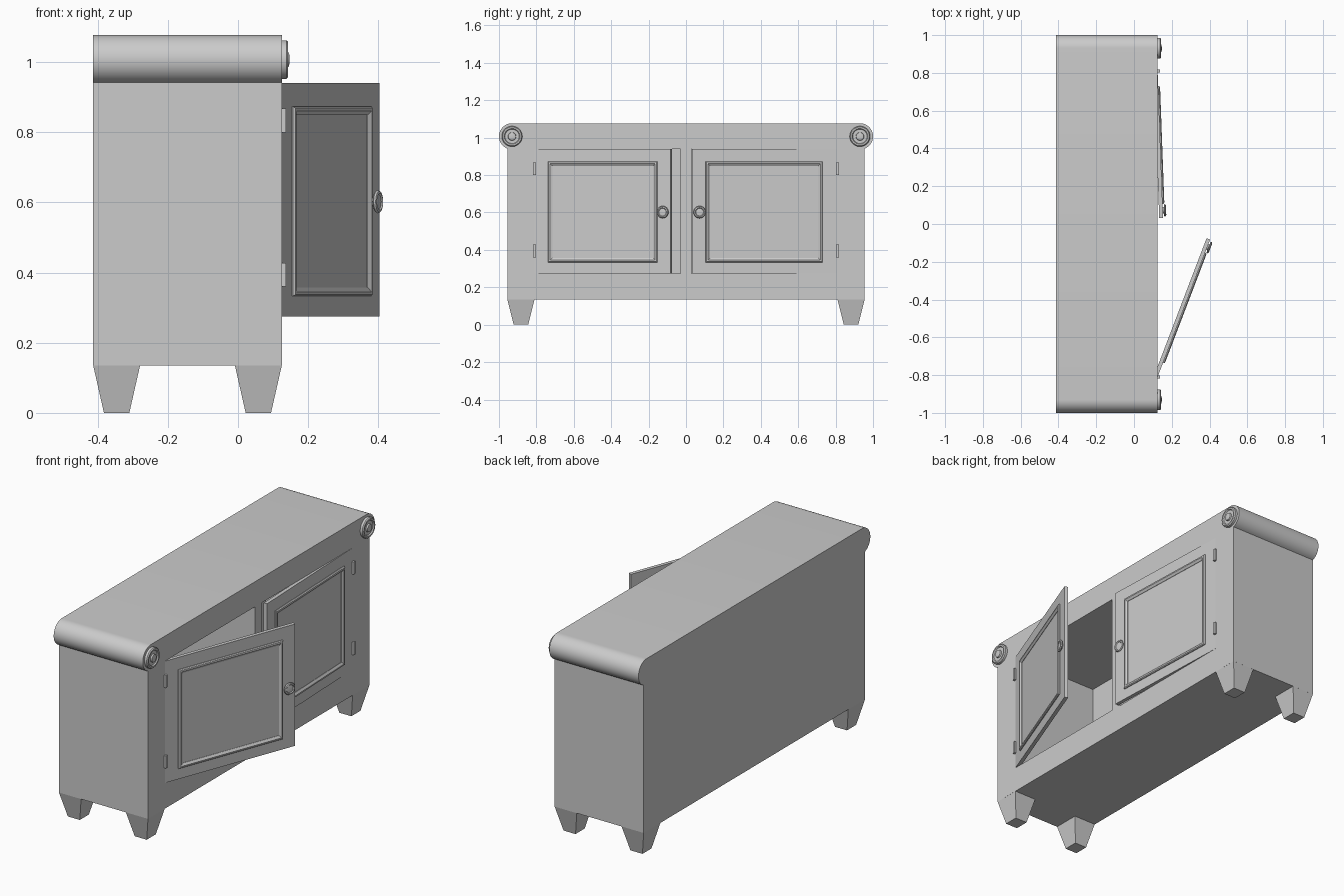
import bpy, bmesh
from math import sin, cos, pi, radians
from mathutils import Matrix, Vector

if "Cube" in bpy.data.objects:
    bpy.data.objects.remove(bpy.data.objects["Cube"])

FRONT, BACK = 0.125, -0.413
Z0, Z1 = 0.275, 0.94          # door opening heights
HINGE, POST = 0.81, 0.03      # door opening edges in y


def finish(name, bm, mat=Matrix(), smooth=False):
    bm.transform(mat)
    bmesh.ops.recalc_face_normals(bm, faces=bm.faces)
    me = bpy.data.meshes.new(name)
    bm.to_mesh(me)
    bm.free()
    ob = bpy.data.objects.new(name, me)
    bpy.context.collection.objects.link(ob)
    bpy.ops.object.select_all(action='DESELECT')
    bpy.context.view_layer.objects.active = ob
    ob.select_set(True)
    if smooth:
        bpy.ops.object.shade_smooth_by_angle(angle=radians(30))
    return ob


def box(name, lo, hi, mat=Matrix(), foot=1.0):
    # foot < 1 tapers the bottom
    bm = bmesh.new()
    bmesh.ops.create_cube(bm, size=1)
    c, s = (Vector(lo) + Vector(hi)) / 2, Vector(hi) - Vector(lo)
    for v in bm.verts:
        k = foot if v.co.z < 0 else 1
        v.co = c + Vector((v.co.x * s.x * k, v.co.y * s.y * k, v.co.z * s.z))
    return finish(name, bm, mat)


def lathe(name, profile, mat, n=32):
    # (radius, height) profile turned around the x axis
    bm = bmesh.new()
    rings = [[bm.verts.new((h, r * cos(2 * pi * i / n), r * sin(2 * pi * i / n)))
              for i in range(n)] for r, h in profile]
    for a, b in zip(rings, rings[1:]):
        for i in range(n):
            j = (i + 1) % n
            bm.faces.new((a[i], a[j], b[j], b[i]))
    bm.faces.new(rings[0])
    bm.faces.new(rings[-1])
    return finish(name, bm, mat, True)


def moulding(name, y0, y1, z0, z1, profile, mat):
    # (inset, height) profile swept around a rectangle
    bm = bmesh.new()
    rings = [[bm.verts.new((h, y, z)) for y, z in
              ((y0 + d, z0 + d), (y1 - d, z0 + d), (y1 - d, z1 - d), (y0 + d, z1 - d))]
             for d, h in profile]
    for a, b in zip(rings, rings[1:] + rings[:1]):
        for i in range(4):
            j = (i + 1) % 4
            bm.faces.new((a[i], a[j], b[j], b[i]))
    return finish(name, bm, mat)


# cabinet body: outline with rolled upper ends, extruded front to back
half = [(0.955, 0.135)] + [(0.93 + 0.07 * cos(radians(a)), 1.007 + 0.07 * sin(radians(a)))
                           for a in [-69 + 159 * i / 20 for i in range(21)]]
outline = half + [(-y, z) for y, z in reversed(half)]
bm = bmesh.new()
face = bm.faces.new([bm.verts.new((BACK, y, z)) for y, z in outline])
ext = bmesh.ops.extrude_face_region(bm, geom=[face])
bmesh.ops.translate(bm, vec=(FRONT - BACK, 0, 0),
                    verts=[g for g in ext['geom'] if isinstance(g, bmesh.types.BMVert)])
body = finish("cabinet_body", bm)

# hollow compartments behind the doors
for s in (-1, 1):
    ys = sorted((s * POST, s * HINGE))
    cutter = box("compartment_cutter", (BACK + 0.012, ys[0], Z0), (FRONT + 0.1, ys[1], Z1))
    cutter.hide_render = True
    bpy.context.view_layer.objects.active = body
    mod = body.modifiers.new("compartment", 'BOOLEAN')
    mod.operation, mod.solver, mod.object = 'DIFFERENCE', 'EXACT', cutter
    bpy.ops.object.modifier_apply(modifier=mod.name)
    bpy.data.objects.remove(cutter)
bpy.ops.object.select_all(action='DESELECT')
body.select_set(True)
bpy.ops.object.shade_smooth_by_angle(angle=radians(30))

# tapered legs
for x in (BACK, FRONT - 0.134):
    for y in (-0.955, 0.81):
        box("leg", (x, y, 0), (x + 0.134, y + 0.145, 0.136), foot=0.54)

# rosettes on the rolled ends and hinge plates
rosette = [(0.055, -0.002), (0.055, 0.013), (0.05, 0.018), (0.042, 0.018), (0.038, 0.012),
           (0.022, 0.012), (0.02, 0.02), (0.01, 0.022)]
for s in (-1, 1):
    lathe("rosette", rosette, Matrix.Translation((FRONT, s * 0.93, 1.007)))
    for z in (0.36, 0.80):
        box("hinge", (FRONT - 0.01, s * 0.81 - 0.007, z), (FRONT + 0.012, s * 0.81 + 0.007, z + 0.068))

# doors: left wide open, right slightly ajar
knob = [(0.016, -0.002), (0.016, 0.006), (0.03, 0.007), (0.033, 0.011), (0.03, 0.016),
        (0.024, 0.018), (0.02, 0.014), (0.01, 0.015)]
bead = [(0, -0.003), (0, 0.004), (0.004, 0.009), (0.012, 0.01), (0.018, 0.006), (0.024, 0.002), (0.024, -0.003)]
for side, s, angle in (("left", 1, 20.9), ("right", -1, 2.1)):
    mat = (Matrix.Translation((FRONT, -s * HINGE, 0)) @ Matrix.Rotation(radians(-s * angle), 4, 'Z')
           @ Matrix.Diagonal((1, s, 1, 1)))
    box(side + "_door", (-0.02, 0, Z0), (0, 0.779, Z1), mat)
    moulding(side + "_door_moulding", 0.08, 0.705, 0.333, 0.873, bead, mat)
    lathe(side + "_door_knob", knob, mat @ Matrix.Translation((0, 0.738, 0.602)))
